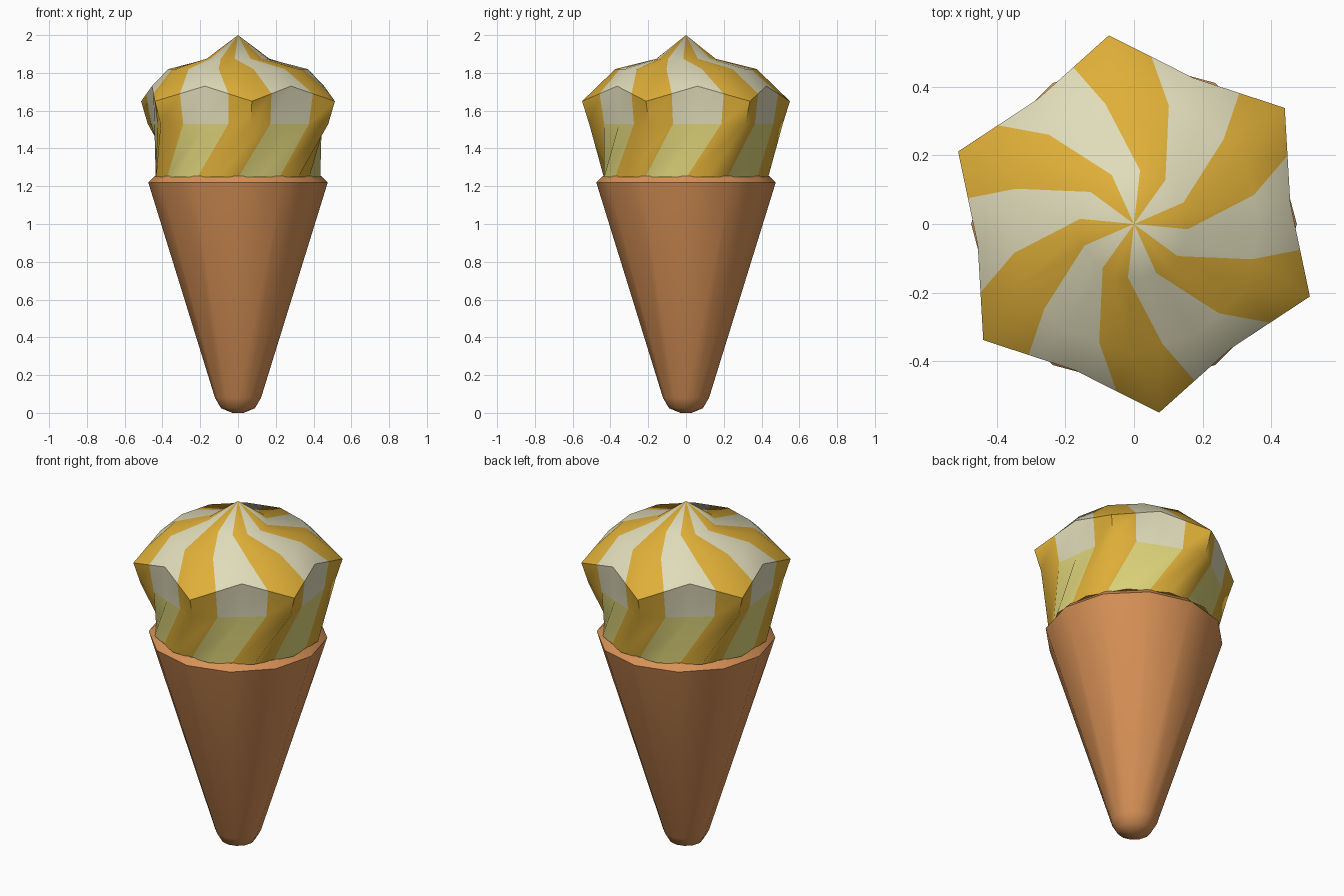
import bpy, bmesh, math
from mathutils import Vector

if "Cube" in bpy.data.objects:
    bpy.data.objects.remove(bpy.data.objects["Cube"])


def material(name, rgb):
    m = bpy.data.materials.new(name)
    lin = [((c / 255 + 0.055) / 1.055) ** 2.4 for c in rgb]
    m.diffuse_color = (*lin, 1)
    m.use_nodes = True
    m.node_tree.nodes["Principled BSDF"].inputs["Base Color"].default_value = m.diffuse_color
    return m


wafer = material("wafer brown", (217, 146, 87))
gold = material("caramel gold", (223, 175, 56))
cream = material("vanilla cream", (224, 220, 186))
pale = material("pale yellow cream", (222, 212, 122))


def finish(bm, name, mats, angle):
    bmesh.ops.recalc_face_normals(bm, faces=bm.faces)
    me = bpy.data.meshes.new(name)
    bm.to_mesh(me)
    bm.free()
    for m in mats:
        me.materials.append(m)
    ob = bpy.data.objects.new(name, me)
    bpy.context.collection.objects.link(ob)
    bpy.ops.object.select_all(action='DESELECT')
    ob.select_set(True)
    bpy.context.view_layer.objects.active = ob
    bpy.ops.object.shade_smooth_by_angle(angle=math.radians(angle))
    return ob


def polar(r, deg, z):
    a = math.radians(deg)
    return Vector((r * math.cos(a), r * math.sin(a), z))


def bridge(bm, a, b, mat_rule):
    n = len(a)
    for k in range(n):
        f = bm.faces.new((a[k], a[(k + 1) % n], b[(k + 1) % n], b[k]))
        f.material_index = mat_rule(k)


# Wafer cone: twelve-sided, rounded tip, bevelled rim
bm = bmesh.new()
profile = [(0.03, 0.0), (0.09, 0.025), (0.122, 0.08), (0.475, 1.22), (0.44, 1.255)]
rings = [[bm.verts.new(polar(r, 30 * k, z)) for k in range(12)] for r, z in profile]
for a, b in zip(rings, rings[1:]):
    bridge(bm, a, b, lambda k: 0)
bm.faces.new(rings[0])
bm.faces.new(rings[-1])
finish(bm, "wafer_cone", [wafer], 40)

# Soft-serve swirl: six twisted ridges, stripe borders halfway between ridge and valley
# ring: ridge angle, ridge radius, ridge z, valley radius, valley z
swirl = [(-104.5, 0.45, 1.25, 0.45, 1.25),
         (-82.4, 0.517, 1.53, 0.447, 1.53),
         (-82.4, 0.555, 1.65, 0.46, 1.73),
         (-91.5, 0.375, 1.82, 0.37, 1.82),
         (-111.0, 0.168, 1.875, 0.158, 1.875)]
bm = bmesh.new()
rings = []
for ang, rr, rz, vr, vz in swirl:
    pts = [polar(vr, ang + 30 * k, vz) if k % 2 else polar(rr, ang + 30 * k, rz)
           for k in range(12)]
    ring = []
    for k in range(12):
        ring.append(bm.verts.new(pts[k]))
        ring.append(bm.verts.new((pts[k] + pts[(k + 1) % 12]) / 2))
    rings.append(ring)
for i, (a, b) in enumerate(zip(rings, rings[1:])):
    other = 2 if i == 0 else 1
    bridge(bm, a, b, lambda k: 0 if k % 4 in (0, 3) else other)
# pointed tip
tip = bm.verts.new((0, 0, 2.0))
top = rings[-1]
for k in range(24):
    f = bm.faces.new((top[k], top[(k + 1) % 24], tip))
    f.material_index = 0 if k % 4 in (0, 3) else 1
bm.faces.new(rings[0])
finish(bm, "ice_cream_swirl", [gold, cream, pale], 50)
